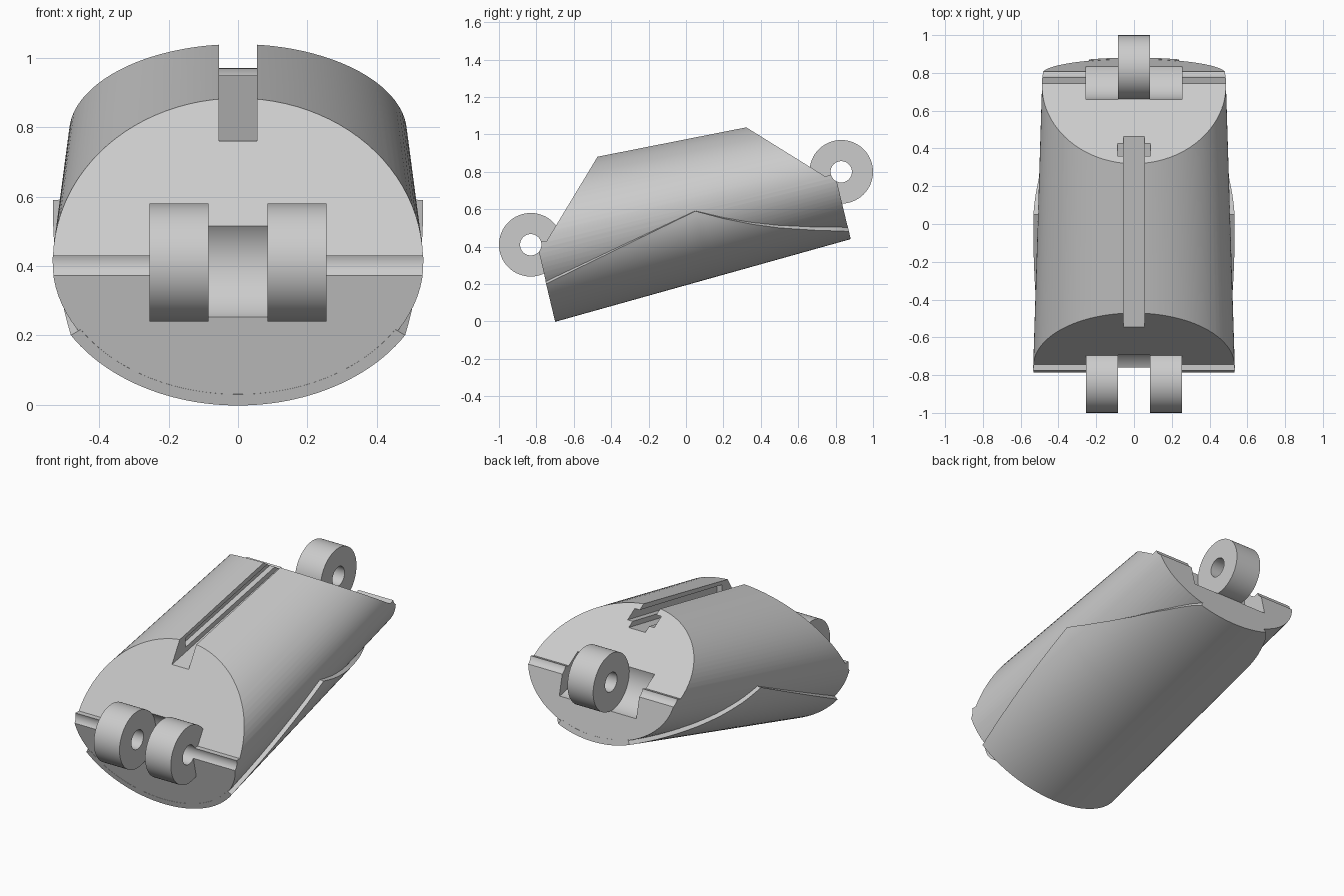
import bpy, bmesh, math
from mathutils import Vector

cube = bpy.data.objects.get("Cube")
if cube:
    bpy.data.objects.remove(cube)

grey = bpy.data.materials.new("light_grey")
grey.use_nodes = True
colour = (0.6, 0.6, 0.6, 1)
grey.diffuse_color = colour
grey.node_tree.nodes["Principled BSDF"].inputs["Base Color"].default_value = colour

# Tilted body frame: s runs along the link, t runs across it
TILT = math.radians(13.4)
U = Vector((0, math.cos(TILT), math.sin(TILT)))
V = Vector((0, -math.sin(TILT), math.cos(TILT)))
ORIGIN = Vector((0, -0.70, 0))
LENGTH, MID = 1.64, 0.423


def section(s, angle, offset=0):
    """Point on the tapered elliptical body, pushed out by offset."""
    k = s / LENGTH
    rx = 0.535 - 0.05 * k + offset
    rt = 0.40 - 0.064 * k + offset
    return (ORIGIN + U * s + V * (MID + rt * math.sin(angle))
            + Vector((rx * math.cos(angle), 0, 0)))


def loft(name, rings):
    """Skin closed rings of points and cap both ends."""
    bm = bmesh.new()
    rows = [[bm.verts.new(p) for p in ring] for ring in rings]
    n = len(rows[0])
    for a, b in zip(rows, rows[1:]):
        for i in range(n):
            j = (i + 1) % n
            bm.faces.new((a[i], a[j], b[j], b[i]))
    bm.faces.new(rows[0])
    bm.faces.new(rows[-1])
    bmesh.ops.recalc_face_normals(bm, faces=bm.faces)
    mesh = bpy.data.meshes.new(name)
    bm.to_mesh(mesh)
    bm.free()
    mesh.materials.append(grey)
    ob = bpy.data.objects.new(name, mesh)
    bpy.context.collection.objects.link(ob)
    return ob


def prism(name, outline, x0, x1):
    """Extrude a side outline of (y, z) points across x."""
    return loft(name, [[(x, y, z) for y, z in outline] for x in (x0, x1)])


def disc(name, centre, r, x0, x1):
    ring = [math.tau * i / 64 for i in range(64)]
    return prism(name, [(centre[0] + r * math.cos(a), centre[1] + r * math.sin(a))
                        for a in ring], x0, x1)


def combine(ob, tool, operation):
    """Apply a boolean and discard its helper."""
    tool.hide_render = True
    bpy.context.view_layer.objects.active = ob
    mod = ob.modifiers.new("cut", 'BOOLEAN')
    mod.operation, mod.object, mod.solver = operation, tool, 'EXACT'
    bpy.ops.object.modifier_apply(modifier=mod.name)
    bpy.data.objects.remove(tool)


def smooth(ob):
    bpy.ops.object.select_all(action='DESELECT')
    ob.select_set(True)
    bpy.context.view_layer.objects.active = ob
    bpy.ops.object.shade_smooth_by_angle(angle=math.radians(25))


# Tapered body trimmed to the side outline
body = loft("link_body", [[section(s, math.tau * i / 96) for i in range(96)]
                          for s in (-0.3, 1.95)])
outline = [(-0.664, -0.15), (0.916, 0.29), (0.80, 0.775), (0.775, 0.785),
           (0.745, 0.775), (-0.187, 1.354), (-0.745, 0.43), (-0.80, 0.43)]
combine(body, prism("trim", outline, -0.8, 0.8), 'INTERSECT')

# Hinge knuckles: a fork at the front, a single eye at the back
FRONT, BACK = (-0.83, 0.41), (0.83, 0.80)
combine(body, disc("fork", FRONT, 0.17, -0.255, 0.255), 'UNION')
combine(body, disc("fork_gap", FRONT, 0.172, -0.085, 0.085), 'DIFFERENCE')
combine(body, disc("eye", BACK, 0.17, -0.25, 0.25), 'UNION')
for x in (-0.255, 0.085):
    combine(body, disc("eye_pocket", BACK, 0.172, x, x + 0.17), 'DIFFERENCE')
for pin in (FRONT, BACK):
    combine(body, disc("pin_hole", pin, 0.057, -0.7, 0.7), 'DIFFERENCE')


# Top slot with an undercut along its walls
def floor(y):
    return 0.76 + 0.188 * (y + 0.545)


def channel(name, y0, y1, low, high, half):
    return prism(name, [(y0, floor(y0) + low), (y1, floor(y1) + low),
                        (y1, floor(y1) + high), (y0, floor(y0) + high)], -half, half)


combine(body, channel("slot", -0.70, 0.60, 0, 0.5, 0.055), 'DIFFERENCE')
combine(body, channel("undercut", -0.42, 0.60, 0.03, 0.085, 0.088), 'DIFFERENCE')
smooth(body)

# Raised lower shell with a peaked upper edge on each side
edge = [(-0.75, 0.20), (0.05, 0.59), (0.20, 0.55), (0.35, 0.52),
        (0.50, 0.50), (0.70, 0.487), (0.88, 0.482)]
stations = []
for (y0, z0), (y1, z1) in zip(edge, edge[1:]):
    steps = max(2, round((y1 - y0) / 0.05))
    stations += [(y0 + (y1 - y0) * i / steps, z0 + (z1 - z0) * i / steps)
                 for i in range(steps)]
stations.append(edge[-1])
rings = []
for y, z in stations:
    p = Vector((0, y, z)) - ORIGIN
    s = min(max(p.dot(U), 0), LENGTH)
    rt = 0.40 - 0.064 * s / LENGTH + 0.025
    a0 = math.asin(max(-1, min(1, (p.dot(V) - MID) / rt)))
    angles = [a0 + (-math.pi - 2 * a0) * i / 48 for i in range(49)]
    rings.append([section(s, a, 0.025) for a in angles]
                 + [section(s, a, -0.008) for a in reversed(angles)])
smooth(loft("lower_shell", rings))
